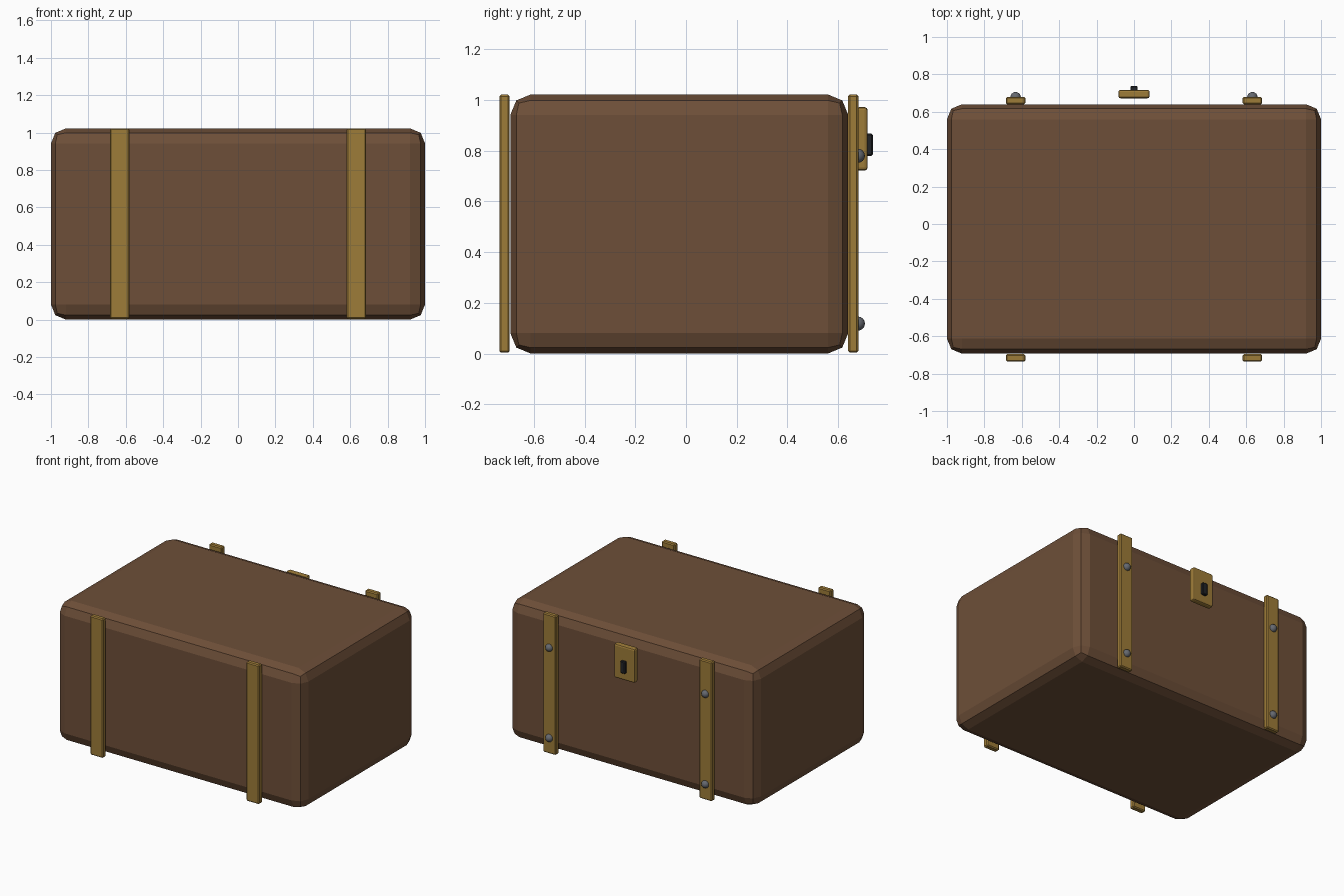
import bpy

if "Cube" in bpy.data.objects:
    bpy.data.objects.remove(bpy.data.objects["Cube"])


def material(name, color):
    m = bpy.data.materials.new(name)
    m.diffuse_color = (*color, 1)
    m.use_nodes = True
    m.node_tree.nodes["Principled BSDF"].inputs["Base Color"].default_value = m.diffuse_color
    return m


leather = material("brown_leather", (0.155, 0.078, 0.04))
brass = material("brass", (0.34, 0.2, 0.04))
steel = material("steel", (0.13, 0.14, 0.16))
black = material("black", (0.015, 0.017, 0.02))


def box(name, lo, hi, mat, bevel, segments=1):
    """Bevelled box between two corners."""
    bpy.ops.mesh.primitive_cube_add(size=1, location=[(a + b) / 2 for a, b in zip(lo, hi)])
    o = bpy.context.object
    o.name = name
    o.scale = [b - a for a, b in zip(lo, hi)]
    bpy.ops.object.transform_apply(location=False, rotation=False, scale=True)
    mod = o.modifiers.new("bevel", 'BEVEL')
    mod.width = bevel
    mod.segments = segments
    o.data.materials.append(mat)
    return o


# Trunk body
box("trunk_body", (-1, -0.693, 0), (1, 0.64, 1.022), leather, 0.08, 2)

# Straps on both faces, with rivets on the lock side
for side, x in (("left", -0.633), ("right", 0.633)):
    for face, y in (("front", -0.716), ("back", 0.66)):
        box(f"{face}_strap_{side}", (x - 0.052, y - 0.02, 0.003), (x + 0.052, y + 0.02, 1.022), brass, 0.007)
    for level, z in (("lower", 0.118), ("upper", 0.78)):
        bpy.ops.mesh.primitive_uv_sphere_add(segments=16, ring_count=8, radius=0.028, location=(x, 0.678, z))
        rivet = bpy.context.object
        rivet.name = f"rivet_{level}_{side}"
        rivet.data.materials.append(steel)
        bpy.ops.object.shade_smooth_by_angle()

# Lock plate and keyhole
box("lock_plate", (-0.084, 0.672, 0.722), (0.084, 0.717, 0.972), brass, 0.012, 2)
box("keyhole", (-0.02, 0.697, 0.78), (0.02, 0.737, 0.868), black, 0.005)
